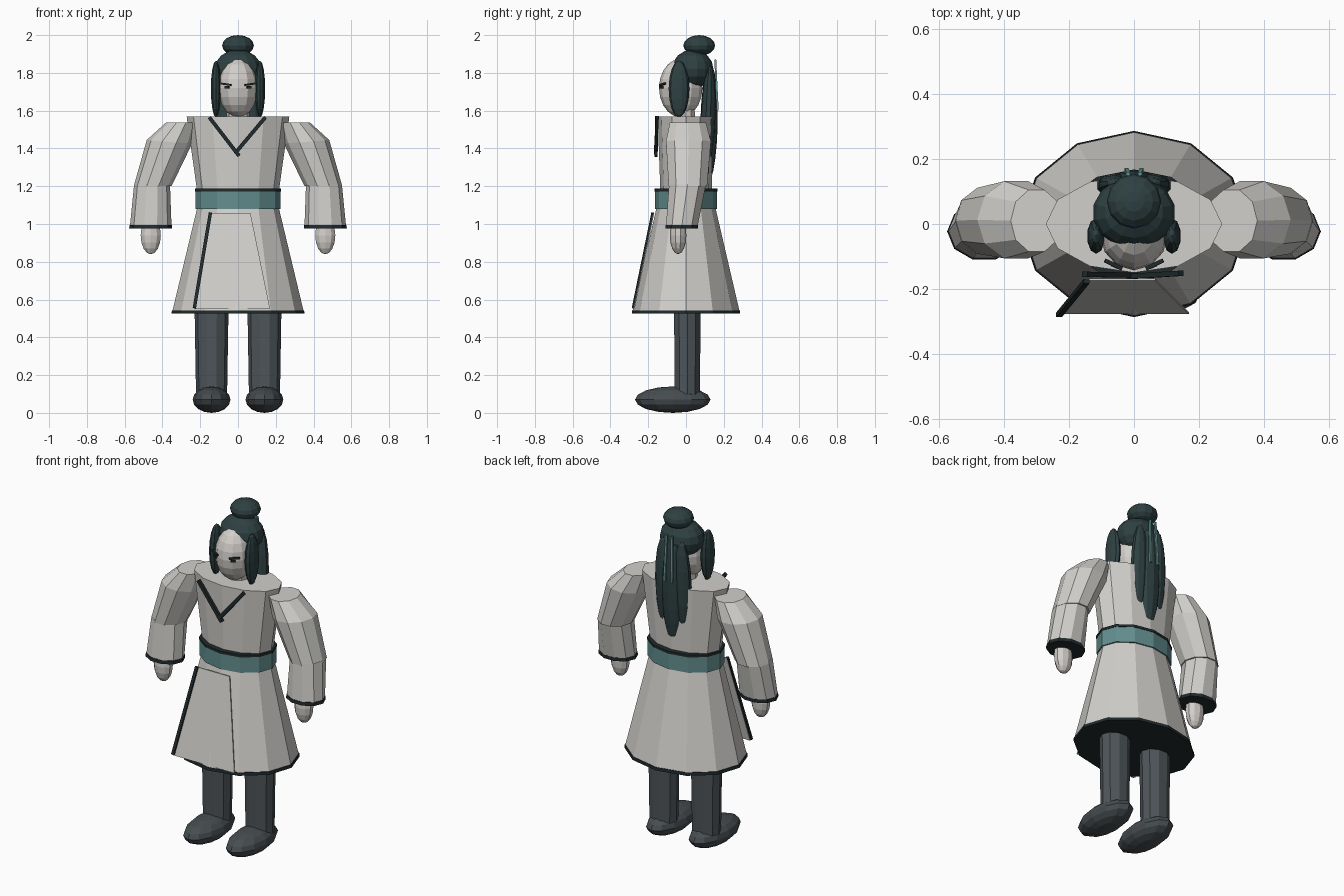
import bpy, bmesh, math
from mathutils import Vector, Matrix

if "Cube" in bpy.data.objects:
    bpy.data.objects.remove(bpy.data.objects["Cube"])


def material(name, rgb):
    m = bpy.data.materials.new(name)
    m.diffuse_color = (*rgb, 1)
    m.use_nodes = True
    m.node_tree.nodes["Principled BSDF"].inputs["Base Color"].default_value = m.diffuse_color
    return m


ROBE = material("robe_cloth", (0.64, 0.63, 0.60))
SKIN = material("pale_skin", (0.65, 0.62, 0.59))
TEAL = material("teal_sash", (0.125, 0.27, 0.275))
TRIM = material("dark_trim", (0.015, 0.023, 0.025))
HAIR = material("hair", (0.028, 0.052, 0.054))
TROUSER = material("trouser_slate", (0.075, 0.09, 0.10))
BOOT = material("boot_grey", (0.062, 0.073, 0.08))
RIBBON = material("ribbon_teal", (0.14, 0.32, 0.32))


def finish(name, bm, mat):
    bmesh.ops.recalc_face_normals(bm, faces=bm.faces)
    me = bpy.data.meshes.new(name)
    bm.to_mesh(me)
    bm.free()
    me.materials.append(mat)
    ob = bpy.data.objects.new(name, me)
    bpy.context.collection.objects.link(ob)
    return ob


def loft(name, mat, rings, sides=12, side=1):
    """Capped tube through elliptical rings (cx, cy, z, rx, ry, z tilt)."""
    bm = bmesh.new()
    loops = []
    for cx, cy, z, rx, ry, tilt in rings:
        loop = []
        for i in range(sides):
            a = math.tau * i / sides
            c, s = math.cos(a), math.sin(a)
            loop.append(bm.verts.new((side * (cx + rx * c), cy + ry * s, z + tilt * c)))
        loops.append(loop)
    for a, b in zip(loops, loops[1:]):
        for i in range(sides):
            j = (i + 1) % sides
            bm.faces.new((a[i], a[j], b[j], b[i]))
    bm.faces.new(loops[0])
    bm.faces.new(loops[-1])
    return finish(name, bm, mat)


def ellipsoid(name, mat, loc, radii, segments=12, rings=8, tilt_x=0):
    bm = bmesh.new()
    bmesh.ops.create_uvsphere(bm, u_segments=segments, v_segments=rings, radius=1)
    bm.transform(Matrix.Translation(loc) @ Matrix.Rotation(tilt_x, 4, 'X')
                 @ Matrix.Diagonal((*radii, 1)))
    return finish(name, bm, mat)


def bar(name, mat, start, end, width, depth):
    """Straight box between two points, width across x and depth across y."""
    a, b = Vector(start), Vector(end)
    axis = (b - a).normalized()
    across = axis.cross(Vector((0, 1, 0))).normalized()
    out = across.cross(axis)
    m = Matrix((across, out, axis)).transposed().to_4x4()
    bm = bmesh.new()
    bmesh.ops.create_cube(bm, size=1)
    bm.transform(Matrix.Translation((a + b) / 2) @ m
                 @ Matrix.Diagonal((width, depth, (b - a).length, 1)))
    return finish(name, bm, mat)


# Robe body, sash and hems
loft("robe_skirt", ROBE, [(0, 0, 0.54, 0.347, 0.283, 0), (0, 0, 1.09, 0.215, 0.155, 0)])
loft("skirt_hem", TRIM, [(0, 0, 0.525, 0.352, 0.287, 0), (0, 0, 0.543, 0.35, 0.286, 0)])
loft("robe_torso", ROBE, [(0, 0, 1.15, 0.213, 0.135, 0), (0, 0, 1.57, 0.272, 0.15, 0)])
loft("sash", TEAL, [(0, 0, 1.08, 0.225, 0.165, 0), (0, 0, 1.175, 0.225, 0.165, 0)])
loft("sash_top_edge", TRIM, [(0, 0, 1.173, 0.228, 0.168, 0), (0, 0, 1.187, 0.228, 0.168, 0)])

# Crossed collar
bar("collar_left", TRIM, (-0.152, -0.155, 1.565), (0.006, -0.158, 1.36), 0.02, 0.016)
bar("collar_right", TRIM, (0.145, -0.152, 1.565), (-0.015, -0.162, 1.375), 0.02, 0.016)

# Overlapping front panel of the skirt with its trimmed edge
bm = bmesh.new()
outline = [(-0.15, -0.174, 1.057), (0.066, -0.174, 1.057),
           (0.17, -0.278, 0.55), (-0.23, -0.278, 0.55)]
front = [bm.verts.new(p) for p in outline]
back = [bm.verts.new((x, y + 0.006, z)) for x, y, z in outline]
bm.faces.new(front)
bm.faces.new(back[::-1])
for i in range(4):
    j = (i + 1) % 4
    bm.faces.new((front[i], back[i], back[j], front[j]))
finish("skirt_front_panel", bm, ROBE)
bar("panel_edge", TRIM, (-0.146, -0.176, 1.06), (-0.231, -0.28, 0.555), 0.018, 0.014)

# Paired limbs, side locks and facial features
for s, label in ((-1, "left"), (1, "right")):
    loft("upper_sleeve_" + label, ROBE, [
        (0.30, 0.01, 1.538, 0.08, 0.10, 0),
        (0.363, 0.013, 1.435, 0.12, 0.125, 0.01),
        (0.452, 0.01, 1.20, 0.10, 0.107, 0)], 10, s)
    loft("lower_sleeve_" + label, ROBE, [
        (0.455, 0.008, 1.21, 0.095, 0.103, 0),
        (0.462, -0.022, 0.99, 0.11, 0.088, 0)], 10, s)
    loft("cuff_" + label, TRIM, [
        (0.462, -0.023, 0.975, 0.114, 0.091, 0),
        (0.462, -0.022, 0.995, 0.113, 0.09, 0)], 10, s)
    ellipsoid("hand_" + label, SKIN, (s * 0.462, -0.042, 0.94), (0.056, 0.044, 0.1), 10, 8)
    loft("leg_" + label, TROUSER, [
        (0.14, 0.007, 0.08, 0.082, 0.07, 0),
        (0.14, 0.007, 0.56, 0.09, 0.074, 0)], 10, s)
    ellipsoid("boot_" + label, BOOT, (s * 0.14, -0.07, 0.07), (0.1, 0.2, 0.07), 12, 8)
    ellipsoid("side_lock_" + label, HAIR, (s * 0.117, -0.037, 1.715), (0.028, 0.055, 0.15), 10, 8)
    bar("brow_" + label, TRIM, (s * 0.037, -0.138, 1.736), (s * 0.09, -0.112, 1.744), 0.01, 0.012)
    bar("eye_" + label, TRIM, (s * 0.047, -0.135, 1.724), (s * 0.07, -0.125, 1.724), 0.011, 0.01)
    ellipsoid("tail_strand_" + label, HAIR, (s * 0.06, 0.118, 1.57), (0.055, 0.038, 0.27),
              10, 8, -0.03)
    bar("hair_ribbon_" + label, RIBBON, (s * 0.018, 0.155, 1.87), (s * 0.024, 0.168, 1.60),
        0.012, 0.01)

# Head and hair
loft("neck", SKIN, [(0, 0, 1.5, 0.06, 0.055, 0), (0, -0.01, 1.66, 0.06, 0.055, 0)], 10)
ellipsoid("head", SKIN, (0, -0.028, 1.72), (0.105, 0.115, 0.155), 12, 10)
ellipsoid("hair_cap", HAIR, (0, 0.035, 1.82), (0.128, 0.11, 0.103), 14, 8)
ellipsoid("tail_center", HAIR, (0, 0.122, 1.535), (0.07, 0.046, 0.315), 10, 10, -0.02)
ellipsoid("top_knot", HAIR, (0, 0.07, 1.945), (0.084, 0.084, 0.055), 12, 8)
